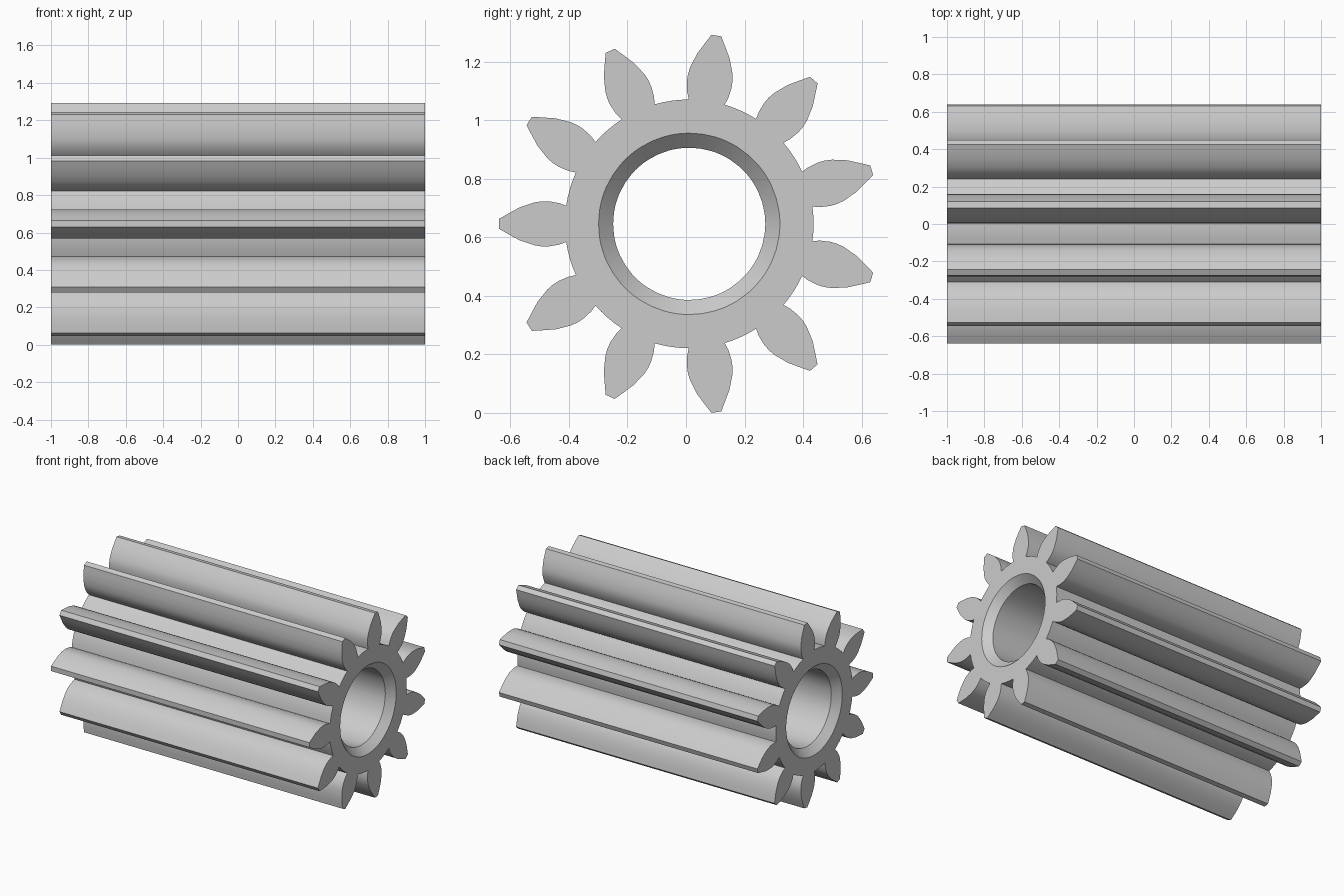
import bpy
import bmesh
import math

cube = bpy.data.objects.get("Cube")
if cube:
    bpy.data.objects.remove(cube, do_unlink=True)

TEETH = 11
PITCH = 2 * math.pi / TEETH
CENTRE_Y, CENTRE_Z = 0.011, 0.646
HALF_LENGTH = 1.0
ROOT_R = 0.425
CHAMFER_R, BORE_R, CHAMFER_DEPTH = 0.31, 0.26, 0.05
VALLEY_STEPS = 4
# Tooth flank: distance from the axis, half width
FLANK = [(0.42, 0.062), (0.445, 0.071), (0.48, 0.077), (0.505, 0.077),
         (0.53, 0.073), (0.58, 0.056), (0.62, 0.034), (0.65, 0.017)]

bm = bmesh.new()


def point(x, along, across, angle):
    """Vertex at a radial distance and sideways offset from a direction."""
    c, s = math.cos(angle), math.sin(angle)
    return bm.verts.new((x, CENTRE_Y + along * c - across * s,
                         CENTRE_Z + along * s + across * c))


# Directions of the root ring, measured from each tooth's middle
half = math.atan2(FLANK[0][1], FLANK[0][0])
steps = [-half, 0] + [half + (PITCH - 2 * half) * i / VALLEY_STEPS
                      for i in range(VALLEY_STEPS)]
angles = [math.pi + k * PITCH + a for k in range(TEETH) for a in steps]
count, per_tooth = len(angles), len(steps)


def ring(x, radius):
    return [point(x, radius, 0, a) for a in angles]


def bridge(a, b, closed=True):
    for i in range(len(a) if closed else len(a) - 1):
        j = (i + 1) % len(a)
        bm.faces.new((a[i], a[j], b[j], b[i]))


# End faces with one outline per tooth
roots, outlines, mouths, bores = [], [], [], []
for side in (-1, 1):
    x = side * HALF_LENGTH
    root = ring(x, ROOT_R)
    mouth = ring(x, CHAMFER_R)
    bore = ring(side * (HALF_LENGTH - CHAMFER_DEPTH), BORE_R)
    bridge(root, mouth)
    bridge(mouth, bore)
    teeth = []
    for k in range(TEETH):
        angle = math.pi + k * PITCH
        base = root[k * per_tooth:k * per_tooth + 3]
        lower = [point(x, r, -w, angle) for r, w in FLANK[1:]]
        upper = [point(x, r, w, angle) for r, w in reversed(FLANK[1:])]
        outline = [base[0]] + lower + upper + [base[2]]
        bm.faces.new(outline + [base[1]])
        teeth.append(outline)
    roots.append(root)
    outlines.append(teeth)
    bores.append(bore)

# Long walls: tooth flanks, valleys and bore
for k in range(TEETH):
    bridge(outlines[0][k], outlines[1][k], closed=False)
    ids = [(k * per_tooth + 2 + i) % count for i in range(VALLEY_STEPS + 1)]
    bridge([roots[0][i] for i in ids], [roots[1][i] for i in ids], closed=False)
bridge(bores[0], bores[1])
bmesh.ops.recalc_face_normals(bm, faces=bm.faces[:])

mesh = bpy.data.meshes.new("pinion_gear")
bm.to_mesh(mesh)
bm.free()
gear = bpy.data.objects.new("pinion_gear", mesh)
bpy.context.collection.objects.link(gear)

# Plain grey metal
grey = bpy.data.materials.new("light_grey")
grey.use_nodes = True
colour = (0.6, 0.6, 0.6, 1)
grey.diffuse_color = colour
grey.node_tree.nodes["Principled BSDF"].inputs["Base Color"].default_value = colour
mesh.materials.append(grey)

bpy.ops.object.select_all(action='DESELECT')
gear.select_set(True)
bpy.context.view_layer.objects.active = gear
bpy.ops.object.shade_smooth_by_angle(angle=math.radians(25))
